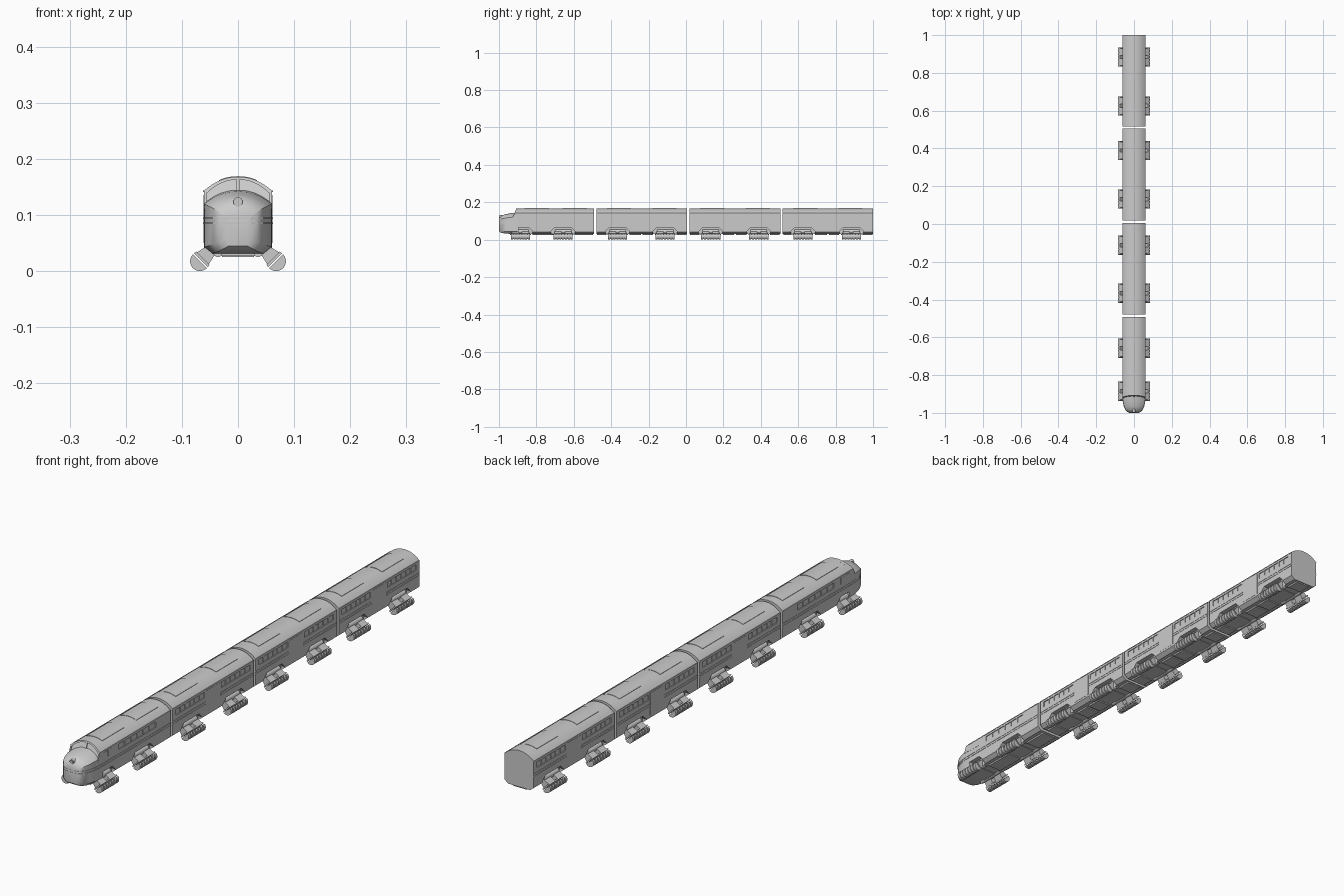
import bpy, bmesh, math
from mathutils import Vector

if "Cube" in bpy.data.objects:
    bpy.data.objects.remove(bpy.data.objects["Cube"])

HW, ZB, ZS, ZT = 0.061, 0.03, 0.143, 0.168


def finish(bm, name, smooth=False):
    bmesh.ops.recalc_face_normals(bm, faces=bm.faces)
    me = bpy.data.meshes.new(name)
    bm.to_mesh(me)
    bm.free()
    ob = bpy.data.objects.new(name, me)
    bpy.context.collection.objects.link(ob)
    if smooth:
        bpy.ops.object.select_all(action='DESELECT')
        ob.select_set(True)
        bpy.context.view_layer.objects.active = ob
        bpy.ops.object.shade_smooth_by_angle(angle=math.radians(30))
    return ob


def loft(bm, rings):
    vs = [[bm.verts.new(p) for p in r] for r in rings]
    n = len(vs[0])
    for a, b in zip(vs, vs[1:]):
        for i in range(n):
            bm.faces.new((a[i], a[(i + 1) % n], b[(i + 1) % n], b[i]))
    bm.faces.new(vs[0])
    bm.faces.new(vs[-1][::-1])


def prism(bm, pts, y0, y1):
    """Extrude an (x, z) outline along y."""
    loft(bm, [[(x, y, z) for x, z in pts] for y in (y0, y1)])


def box(bm, x0, x1, y0, y1, z0, z1):
    prism(bm, [(x0, z0), (x1, z0), (x1, z1), (x0, z1)], y0, y1)


def circle(cx, cz, r, n=14):
    return [(cx + r * math.cos(2 * math.pi * i / n), cz + r * math.sin(2 * math.pi * i / n)) for i in range(n)]


def roof_z(x, w=HW, zs=ZS, zt=ZT):
    return zs + (zt - zs) * (1 - abs(x / w) ** 2.2)


def section(w=HW, zb=ZB, zs=ZS, zt=ZT, n=12):
    """Carriage cross-section with chamfered sill and arched roof."""
    c = w * 0.25
    pts = [(-(w - c), zb), (w - c, zb), (w, zb + 0.012)]
    xs = [w * math.cos(math.pi * i / n) for i in range(n + 1)]
    return pts + [(x, roof_z(x, w, zs, zt)) for x in xs] + [(-w, zb + 0.012)]


def cut(ob, cutter):
    m = ob.modifiers.new("cut", 'BOOLEAN')
    m.object, m.operation, m.solver = cutter, 'DIFFERENCE', 'EXACT'
    dg = bpy.context.evaluated_depsgraph_get()
    me = bpy.data.meshes.new_from_object(ob.evaluated_get(dg))
    ob.modifiers.clear()
    ob.data = me
    bpy.data.objects.remove(cutter)


def bogie(name, y):
    """Tilted finned half-round shoe hung on a bracket, both sides."""
    for s, side in ((1, "right"), (-1, "left")):
        k = math.sqrt(0.5)

        def P(u, v):
            return (s * (0.068 + k * u + k * v), 0.0175 - k * u + k * v)
        half = lambda r: [P(r * math.cos(t), r * math.sin(t))
                          for t in [math.pi * (i / 10 - 0.5) for i in range(11)]]
        bm = bmesh.new()
        prism(bm, half(0.014), y - 0.051, y + 0.051)
        for i in range(7):
            yc = y + (i - 3) * 0.0153
            prism(bm, half(0.0175), yc - 0.0053, yc + 0.0053)
        finish(bm, f"{name}_{side}_shoe")
        # bracket plate, arm and round housings
        bm = bmesh.new()
        prism(bm, [P(-0.003, -0.0175), P(-0.003, 0.0175), P(-0.008, 0.0165), P(-0.008, -0.0165)], y - 0.05, y + 0.05)
        for d in (-0.027, 0.027):
            prism(bm, [P(-0.008, -0.015), P(-0.008, 0.015), P(-0.027, 0.0105), P(-0.027, -0.0105)],
                  y + d - 0.018, y + d + 0.018)
        prism(bm, circle(s * 0.045, 0.043, 0.012), y - 0.044, y + 0.044)
        prism(bm, circle(s * 0.036, 0.033, 0.008), y - 0.055, y + 0.055)
        finish(bm, f"{name}_{side}_bracket", True)


def carriage(name, y0, y1, bogies, windows, door):
    # shell with window and bogie recesses
    bm = bmesh.new()
    prism(bm, section(), y0, y1)
    shell = finish(bm, name + "_shell", True)
    bm = bmesh.new()
    for s in (1, -1):
        for a, b in windows:
            box(bm, s * 0.058, s * 0.07, a, b, 0.112, 0.133)
        for y in bogies:
            arch = [(y - 0.064, 0.02), (y + 0.064, 0.02), (y + 0.064, 0.045),
                    (y + 0.045, 0.064), (y - 0.045, 0.064), (y - 0.064, 0.045)]
            loft(bm, [[(x, p, z) for p, z in arch] for x in (s * 0.044, s * 0.07)])
    cut(shell, finish(bm, "recess_cutter"))

    # mullions, body ribs, door panel, gutter
    bm = bmesh.new()
    for s in (1, -1):
        for a, b in windows:
            for i in range(1, 6):
                y = a + (b - a) * i / 6
                box(bm, s * 0.0575, s * 0.0605, y - 0.002, y + 0.002, 0.112, 0.133)
        for z in (0.084, 0.093):
            for a, b in ([(y0, door - 0.045), (door + 0.045, y1)] if door else [(y0, y1)]):
                box(bm, s * 0.06, s * 0.0622, a, b, z, z + 0.003)
        box(bm, s * 0.06, s * 0.0622, y0, y1, 0.141, 0.1435)
        if door:
            box(bm, s * 0.06, s * 0.0617, door - 0.04, door + 0.04, 0.05, 0.136)
    finish(bm, name + "_side_trim")

    # raised roof hatches
    bm = bmesh.new()
    mid, q = (y0 + y1) / 2, (y1 - y0) / 4
    for yc in (mid - q, mid + q):
        xs = [0.034 * (i / 4 - 1) for i in range(9)]
        prism(bm, [(x, roof_z(x) + 0.0012) for x in xs] + [(x, roof_z(x) - 0.003) for x in xs[::-1]],
              yc - 0.065, yc + 0.065)
    finish(bm, name + "_roof_hatches", True)

    # underfloor equipment boxes
    bm = bmesh.new()
    trap = [(-0.034, 0.034), (-0.028, 0.0255), (0.028, 0.0255), (0.034, 0.034)]
    b0, b1 = bogies
    for a, b in ((y0 + 0.004, b0 - 0.06), (b0 + 0.065, mid - 0.005), (mid + 0.005, b1 - 0.065), (b1 + 0.06, y1 - 0.004)):
        if b - a > 0.01:
            prism(bm, trap, a, b)
    for y in bogies:
        box(bm, -0.045, 0.045, y - 0.03, y + 0.03, 0.028, 0.036)
    finish(bm, name + "_underfloor_boxes")
    for i, y in enumerate(bogies):
        bogie(f"{name}_bogie_{i + 1}", y)


# carriages
for i, (a, b, b0, b1) in enumerate([(-0.479, 0.006, -0.366, -0.112), (0.018, 0.505, 0.132, 0.389),
                                    (0.517, 1.0, 0.625, 0.884)]):
    c = (a + b) / 2
    carriage(f"carriage_{i + 1}", a, b, (b0, b1), [(a + 0.02, c - 0.05), (c + 0.05, b - 0.02)], c)
carriage("locomotive", -0.9, -0.492, (-0.825 - 0.06, -0.657), [(-0.8, -0.58)], None)

# rounded nose: y, half width, sill, shoulder, crown
nose = [(-1.0, 0.022, 0.045, 0.095, 0.105), (-0.995, 0.034, 0.04, 0.105, 0.118),
        (-0.985, 0.044, 0.036, 0.112, 0.129), (-0.965, 0.053, 0.033, 0.116, 0.136),
        (-0.935, 0.0595, 0.031, 0.12, 0.142), (-0.895, HW - 0.0003, 0.0305, 0.122, 0.146)]
bm = bmesh.new()
loft(bm, [[(x, y, z) for x, z in section(w, zb, zs, zt)] for y, w, zb, zs, zt in nose])
finish(bm, "nose", True)

# trim bands wrapping the nose
bm = bmesh.new()
plan = [(w + 0.0012, y - 0.0005) for y, w, *_ in nose]
plan = plan + [(-x, y) for x, y in plan[::-1]]
for z in (0.084, 0.093):
    loft(bm, [[(x, y, h) for x, y in plan] for h in (z, z + 0.003)])
finish(bm, "nose_trim")

# headlight
bm = bmesh.new()
prism(bm, circle(0, 0.123, 0.0085, 20), -0.997, -0.97)
prism(bm, circle(0, 0.123, 0.006, 20), -0.999, -0.99)
finish(bm, "headlight", True)

# cab front: raked eyebrow, corner posts and centre pillar
bm = bmesh.new()
xs = [HW * (i / 8 - 1) for i in range(17)]
outer = [(x, roof_z(x)) for x in xs]
inner = [(x * 0.93, roof_z(x) - 0.005) for x in xs[::-1]]
rings = [[(x, -0.918 + (z - 0.14) * 0.4, z) for x, z in outer + inner],
         [(x, -0.895, z) for x, z in outer + inner]]
loft(bm, rings)
for s in (1, -1):
    pts = [(s * 0.0565, 0.115), (s * HW, 0.115), (s * HW, 0.1435), (s * 0.0565, 0.14)]
    loft(bm, [[(x, -0.918 + (z - 0.14) * 0.4, z) for x, z in pts], [(x, -0.895, z) for x, z in pts]])
pts = [(-0.003, 0.138), (0.003, 0.138), (0.003, 0.166), (-0.003, 0.166)]
loft(bm, [[(x, -0.917 + (z - 0.14) * 0.4, z) for x, z in pts], [(x, -0.895, z) for x, z in pts]])
finish(bm, "cab_window_frame")

# windscreen glass
bm = bmesh.new()
pts = [(-0.057, 0.116)] + [(x * 0.94, roof_z(x) - 0.004) for x in xs] + [(0.057, 0.116)]
loft(bm, [[(x, -0.913 + (z - 0.14) * 0.4, z) for x, z in pts], [(x, -0.898, z) for x, z in pts]])
finish(bm, "windscreen")

# cab side windows
bm = bmesh.new()
for s in (1, -1):
    for a, b in ((-0.892, -0.872), (-0.866, -0.84)):
        box(bm, s * 0.06, s * 0.0618, a, b, 0.112, 0.136)
finish(bm, "cab_side_windows")
